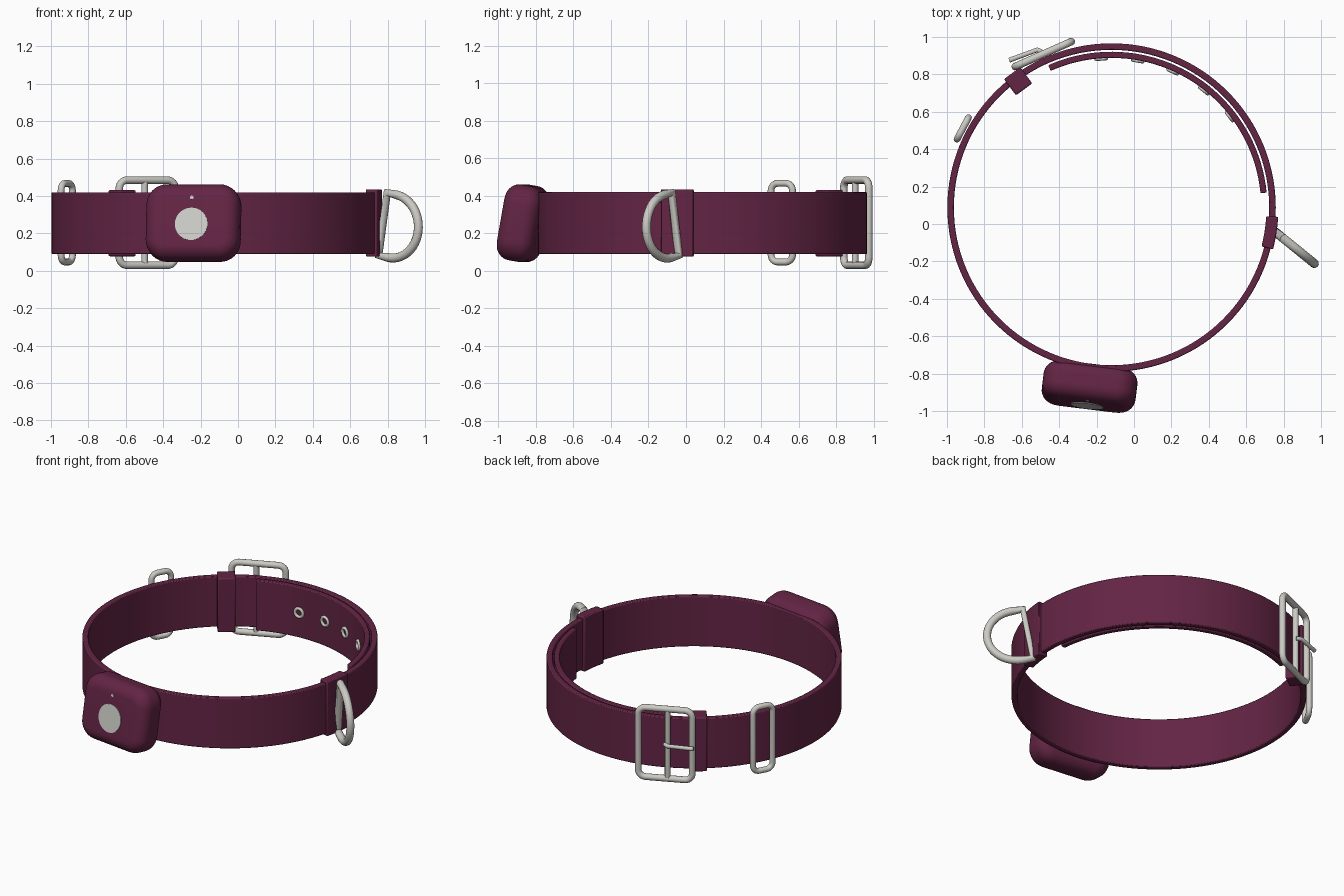
import bpy, bmesh
from math import sin, cos, pi, radians
from mathutils import Vector, Matrix

if "Cube" in bpy.data.objects:
    bpy.data.objects.remove(bpy.data.objects["Cube"])

CX, CY, MID = -0.12, 0.088, 0.255   # centre of the collar loop


def material(name, color):
    m = bpy.data.materials.new(name)
    m.use_nodes = True
    m.diffuse_color = (*color, 1)
    bsdf = m.node_tree.nodes["Principled BSDF"]
    bsdf.inputs["Base Color"].default_value = (*color, 1)
    bsdf.inputs["Roughness"].default_value = 0.6
    return m


PLUM = material("plum", (0.125, 0.018, 0.058))
METAL = material("pale metal", (0.6, 0.59, 0.55))
LIGHT = material("light grey", (0.61, 0.61, 0.58))


def frame(angle, r, z=MID, tilt=0):
    """Local x runs along the collar, local -y points outward."""
    a = radians(angle)
    return (Matrix.Translation((CX + r * cos(a), CY + r * sin(a), z))
            @ Matrix.Rotation(a + pi / 2, 4, 'Z') @ Matrix.Rotation(radians(tilt), 4, 'X'))


def finish(ob, mat, angle=40):
    ob.data.materials.clear()
    ob.data.materials.append(mat)
    bpy.ops.object.select_all(action='DESELECT')
    ob.select_set(True)
    bpy.context.view_layer.objects.active = ob
    bpy.ops.object.shade_smooth_by_angle(angle=radians(angle))
    return ob


def from_bmesh(name, bm, mat, matrix=None, bevel=0):
    bmesh.ops.recalc_face_normals(bm, faces=bm.faces)
    me = bpy.data.meshes.new(name)
    bm.to_mesh(me)
    bm.free()
    ob = bpy.data.objects.new(name, me)
    bpy.context.collection.objects.link(ob)
    if matrix:
        ob.matrix_world = matrix
    if bevel:
        mod = ob.modifiers.new("soft edges", 'BEVEL')
        mod.width, mod.segments, mod.limit_method = bevel, 2, 'ANGLE'
        mod.angle_limit = radians(50)
    return finish(ob, mat)


def band(name, r0, r1, a0, a1, z0, z1, steps, bevel=0.006):
    """Curved strap with a rectangular section."""
    bm = bmesh.new()
    closed = a1 - a0 >= 360
    rows = []
    for i in range(steps if closed else steps + 1):
        a = radians(a0 + (a1 - a0) * i / steps)
        rows.append([bm.verts.new((CX + r * cos(a), CY + r * sin(a), z))
                     for r, z in ((r0, z0), (r1, z0), (r1, z1), (r0, z1))])
    for i in range(steps):
        p, q = rows[i], rows[(i + 1) % len(rows)]
        for k in range(4):
            n = (k + 1) % 4
            bm.faces.new((p[k], p[n], q[n], q[k]))
    if not closed:
        bm.faces.new(rows[0])
        bm.faces.new(rows[-1])
    return from_bmesh(name, bm, PLUM, bevel=bevel)


def tube(name, points, radius, matrix, cyclic=True):
    """Round wire through the points, turned into a mesh."""
    cu = bpy.data.curves.new(name, 'CURVE')
    cu.dimensions = '3D'
    cu.bevel_depth, cu.bevel_resolution, cu.use_fill_caps = radius, 4, True
    sp = cu.splines.new('POLY')
    sp.points.add(len(points) - 1)
    for p, co in zip(sp.points, points):
        p.co = (*co, 1)
    sp.use_cyclic_u = cyclic
    tmp = bpy.data.objects.new(name + " path", cu)
    bpy.context.collection.objects.link(tmp)
    bpy.context.view_layer.update()
    me = bpy.data.meshes.new_from_object(tmp.evaluated_get(bpy.context.evaluated_depsgraph_get()))
    bpy.data.objects.remove(tmp)
    ob = bpy.data.objects.new(name, me)
    bpy.context.collection.objects.link(ob)
    ob.matrix_world = matrix
    return finish(ob, METAL, 60)


def rounded_rect(w, h, r, n=6):
    pts = []
    for q, (sx, sz) in enumerate(((1, 1), (-1, 1), (-1, -1), (1, -1))):
        for i in range(n + 1):
            a = (q + i / n) * pi / 2
            pts.append((sx * (w / 2 - r) + r * cos(a), 0, sz * (h / 2 - r) + r * sin(a)))
    return pts


# Strap, overlapping tail and loops
band("collar_strap", 0.843, 0.878, 0, 360, 0.09, 0.42, 128)
band("strap_tail", 0.80, 0.833, 5.5, 114, 0.09, 0.42, 40)
band("ring_holder", 0.828, 0.892, -14.5, -3.2, 0.077, 0.435, 6)
bm = bmesh.new()
bmesh.ops.create_cube(bm, size=1)
bmesh.ops.scale(bm, vec=(0.108, 0.108, 0.355), verts=bm.verts)
from_bmesh("strap_keeper", bm, PLUM, frame(126.5, 0.84), bevel=0.008)

# Eyelets along the tail
for i in range(5):
    bpy.ops.mesh.primitive_torus_add(major_segments=24, minor_segments=8,
                                     major_radius=0.027, minor_radius=0.01)
    ob = bpy.context.object
    ob.name = f"eyelet_{i + 1}"
    ob.matrix_world = frame(94 - 14.1 * i, 0.797, tilt=90)
    finish(ob, METAL, 60)

# Buckle with centre bar and prong
buckle = frame(114, 0.898, 0.2575)
tube("buckle_frame", rounded_rect(0.328, 0.455, 0.045), 0.02, buckle)
tube("buckle_bar", [(0.015, 0, -0.225), (0.015, 0, 0.225)], 0.018, buckle, False)
tube("buckle_prong", [(0, -0.01, 0), (0.02, -0.034, 0), (0.18, -0.044, 0)], 0.013, buckle, False)

# Narrow side loop
tube("side_loop", rounded_rect(0.13, 0.42, 0.04), 0.018, frame(152, 0.901, 0.2575))

# Tilted half-round ring
arc = [(0, 0, -0.17)]
for i in range(25):
    a = -pi / 2 + pi * i / 24
    arc.append((0.065 + 0.18 * cos(a), 0, 0.17 * sin(a)))
arc.append((0, 0, 0.17))
hang = (Matrix.Translation((0.775, -0.058, 0.25)) @ Matrix.Rotation(radians(-39), 4, 'Z')
        @ Matrix.Rotation(radians(10), 4, 'Y'))
tube("half_round_ring", arc, 0.024, hang)

# Rounded tracker case
case = frame(-97, 0.964, 0.255, -10)
bm = bmesh.new()
bmesh.ops.create_cube(bm, size=1)
bmesh.ops.scale(bm, vec=(0.505, 0.2, 0.41), verts=bm.verts)
corners = [e for e in bm.edges if abs(e.verts[0].co.y - e.verts[1].co.y) > 0.1]
bmesh.ops.bevel(bm, geom=corners, offset=0.11, segments=8, profile=0.5, affect='EDGES')
rims = [e for e in bm.edges if abs(e.verts[0].co.y - e.verts[1].co.y) < 0.01]
bmesh.ops.bevel(bm, geom=rims, offset=0.075, segments=8, profile=0.5, affect='EDGES')
from_bmesh("tracker_case", bm, PLUM, case)

# Button and indicator plates on the case front
for name, r, z in (("case_button", 0.088, -0.022), ("indicator_light", 0.01, 0.122)):
    bm = bmesh.new()
    bmesh.ops.create_cone(bm, cap_ends=True, segments=40, radius1=r, radius2=r, depth=0.008)
    spot = Matrix.Translation((0, -0.1, z)) @ Matrix.Rotation(pi / 2, 4, 'X')
    from_bmesh(name, bm, LIGHT, case @ spot)
